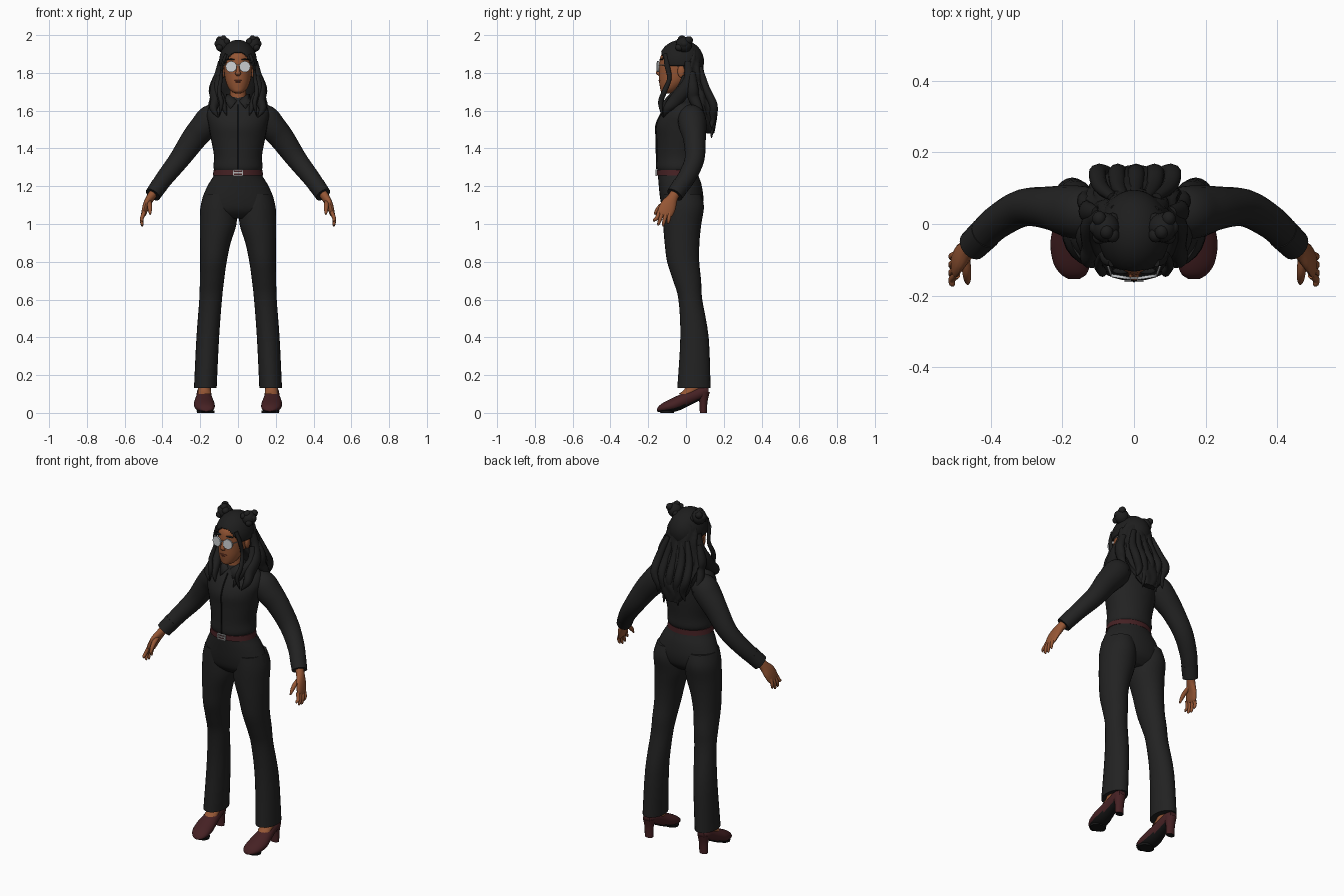
import bpy, bmesh, math
from mathutils import Vector, Matrix

X, Y, Z = Vector((1, 0, 0)), Vector((0, 1, 0)), Vector((0, 0, 1))


def material(name, r, g, b):
    m = bpy.data.materials.new(name)
    m.diffuse_color = (r, g, b, 1)
    return m


cloth = material("black cloth", .016, .016, .016)
seam = material("seam black", .007, .007, .007)
hair = material("dark hair", .013, .013, .013)
skin = material("brown skin", .30, .093, .035)
lip = material("lip brown", .19, .045, .025)
leather = material("maroon leather", .06, .015, .017)
lens = material("pale lens", .62, .64, .66)
metal = material("silver metal", .45, .45, .45)


def finish(name, bm, mats):
    bmesh.ops.recalc_face_normals(bm, faces=bm.faces)
    me = bpy.data.meshes.new(name)
    bm.to_mesh(me)
    bm.free()
    for m in mats:
        me.materials.append(m)
    ob = bpy.data.objects.new(name, me)
    bpy.context.collection.objects.link(ob)
    bpy.ops.object.select_all(action='DESELECT')
    ob.select_set(True)
    bpy.context.view_layer.objects.active = ob
    bpy.ops.object.shade_smooth_by_angle(angle=math.radians(50))
    return ob


def spline(pts, k):
    """Catmull-Rom resampling of every component of the points."""
    pts = [Vector(p) for p in pts]
    out = []
    for i in range(len(pts) - 1):
        a, b, c, d = pts[max(i - 1, 0)], pts[i], pts[i + 1], pts[min(i + 2, len(pts) - 1)]
        for j in range(k):
            t = j / k
            out.append(.5 * (2 * b + (c - a) * t + (2 * a - 5 * b + 4 * c - d) * t * t
                             + (3 * b - a - 3 * c + d) * t ** 3))
    return out + [pts[-1]]


def loft(name, pts, mat, s=1, n=20, k=4, axis=None, wave=0, sole=None):
    """Skin elliptical rings (x, y, z, radius a, radius b) along a path."""
    p = spline(pts, k)
    bm = bmesh.new()
    rings = []
    for i, q in enumerate(p):
        c = Vector(q[:3])
        if axis:
            t, u = axis, X
        else:
            t = (Vector(p[min(i + 1, len(p) - 1)][:3]) - Vector(p[max(i - 1, 0)][:3])).normalized()
            u = X.cross(t).normalized()
        v = t.cross(u)
        ring = []
        for j in range(n):
            a = math.tau * j / n
            w = 1 + wave * math.sin(9 * a + 2.5 * math.sin(c.z * 32))
            r = c + u * (max(q[3], .001) * w * math.cos(a)) + v * (max(q[4], .001) * w * math.sin(a))
            ring.append(bm.verts.new((r.x * s, r.y, r.z)))
        rings.append(ring)
    for r0, r1 in zip(rings, rings[1:]):
        for j in range(n):
            bm.faces.new((r0[j], r0[(j + 1) % n], r1[(j + 1) % n], r1[j]))
    bm.faces.new(rings[0])
    bm.faces.new(rings[-1])
    if sole:
        bmesh.ops.recalc_face_normals(bm, faces=bm.faces)
        for f in bm.faces:
            f.normal_update()
            f.material_index = int(f.normal.z < -.6)
    return finish(name, bm, [mat] + ([sole] if sole else []))


def ball(name, loc, size, mat, seg=16):
    bm = bmesh.new()
    bmesh.ops.create_uvsphere(bm, u_segments=seg, v_segments=seg // 2 + 2, radius=1,
                              matrix=Matrix.Translation(loc) @ Matrix.Diagonal((*size, 1)))
    return finish(name, bm, [mat])


def box(name, loc, size, mat):
    bm = bmesh.new()
    bmesh.ops.create_cube(bm, size=1, matrix=Matrix.Translation(loc) @ Matrix.Diagonal((*size, 1)))
    return finish(name, bm, [mat])


# Torso clothing
loft("shirt", [(0, -.045, 1.275, .118, .1), (0, -.042, 1.30, .13, .114), (0, -.04, 1.36, .127, .115),
               (0, -.036, 1.45, .143, .12), (0, -.036, 1.52, .155, .122), (0, -.025, 1.58, .165, .108),
               (0, -.01, 1.63, .145, .085), (0, -.015, 1.655, .085, .066), (0, -.02, 1.672, .06, .055)],
     cloth, n=32, axis=Z)
loft("placket", [(0, -.155, 1.29, .004, .003), (0, -.156, 1.36, .004, .003), (0, -.157, 1.45, .004, .003),
                 (0, -.159, 1.52, .004, .003), (0, -.134, 1.58, .004, .003), (0, -.096, 1.63, .004, .003)],
     seam, n=6)
loft("trouser_hips", [(0, -.045, 1.275, .122, .104), (0, -.04, 1.25, .132, .108), (0, -.03, 1.2, .162, .114),
                      (0, -.022, 1.13, .19, .114), (0, -.02, 1.07, .19, .1), (0, -.02, 1.03, .13, .06)],
     cloth, n=32, axis=Z)
loft("belt", [(0, -.045, 1.256, .134, .112), (0, -.045, 1.286, .129, .111)], leather, n=32, k=1, axis=Z)
for dz in (-.014, 0, .014):
    box("buckle_bar", (0, -.158, 1.271 + dz), (.05, .009, .006), metal)
for dx in (-.024, .024):
    box("buckle_side", (dx, -.157, 1.271), (.006, .009, .03), metal)

# Neck, head and face
loft("neck", [(0, -.025, 1.62, .052, .056), (0, -.03, 1.68, .044, .046), (0, -.03, 1.78, .044, .05)],
     skin, axis=Z)
loft("head", [(0, -.098, 1.692, .014, .018), (0, -.092, 1.7, .032, .04), (0, -.082, 1.72, .05, .055),
              (0, -.062, 1.755, .065, .08), (0, -.045, 1.8, .073, .098), (0, -.035, 1.85, .077, .106),
              (0, -.03, 1.9, .074, .099), (0, -.025, 1.95, .045, .055)], skin, n=28, axis=Z)
loft("nose", [(0, -.137, 1.845, .006, .006), (0, -.146, 1.815, .009, .009), (0, -.147, 1.796, .015, .011),
              (0, -.139, 1.784, .009, .004)], skin, n=12, axis=Z)
ball("upper_lip", (0, -.137, 1.759, ), (.022, .009, .005), lip)
ball("lower_lip", (0, -.134, 1.75), (.018, .009, .006), lip)

# Spectacles
box("glasses_bridge", (0, -.151, 1.842), (.022, .005, .005), metal)
for s in (-1, 1):
    bm = bmesh.new()
    bmesh.ops.create_cone(bm, cap_ends=True, segments=20, radius1=.029, radius2=.029, depth=.008,
                          matrix=Matrix.Translation((.036 * s, -.148, 1.833))
                          @ Matrix.Rotation(.15 * s, 4, 'Z') @ Matrix.Rotation(math.pi / 2, 4, 'X'))
    finish("lens", bm, [lens])
    loft("glasses_arm", [(.064, -.142, 1.842, .003, .003), (.08, -.09, 1.842, .003, .003),
                         (.082, -.02, 1.835, .003, .003)], metal, s, n=6)
    ball("eyebrow", (.036 * s, -.131, 1.871), (.024, .009, .004), hair)
    ball("ear", (.08 * s, -.025, 1.808), (.012, .02, .034), skin)

# Scalp hair with an opening for the face and ears
bm = bmesh.new()
bmesh.ops.create_uvsphere(bm, u_segments=64, v_segments=48, radius=1,
                          matrix=Matrix.Translation((0, -.025, 1.86)) @ Matrix.Diagonal((.1, .12, .115, 1)))
cut = []
for f in bm.faces:
    c = f.calc_center_median()
    face = c.y < -.03 and (c.x / .082) ** 2 + ((c.z - 1.80) / .112) ** 2 < 1
    if face or (c.y < .005 and c.z < 1.835):
        cut.append(f)
bmesh.ops.delete(bm, geom=cut, context='FACES')
cap = finish("hair_cap", bm, [hair])
cap.modifiers.new("thickness", 'SOLIDIFY').thickness = .012

# Long hair down the back
loft("back_hair", [(0, .03, 1.92, .07, .035), (0, .025, 1.85, .1, .062), (0, .04, 1.77, .112, .06),
                   (0, .07, 1.69, .128, .058), (0, .105, 1.6, .118, .056), (0, .118, 1.53, .085, .04),
                   (0, .128, 1.48, .045, .02)], hair, n=54, axis=Z, wave=.06)
for x, z in ((-.085, 1.50), (-.04, 1.46), (.005, 1.48), (.05, 1.455), (.09, 1.51)):
    loft("back_strand", [(x * .7, .075, 1.83, .012, .014), (x * 1.1, .105, 1.72, .02, .022),
                         (x * 1.2, .145, 1.63, .022, .024), (x * .9, .14, 1.56, .02, .02),
                         (x * 1.05, .135, z, .003, .003)], hair, n=10)

for s in (-1, 1):
    # Hair buns and front locks
    ball("bun", (.08 * s, -.01, 1.95), (.04, .042, .042), hair)
    for i in range(7):
        a = math.tau * i / 7
        ball("bun_curl", (.082 * s + .024 * math.cos(a) * s, -.01 + .026 * math.sin(a * 2),
                          1.954 + .025 * math.sin(a)), (.02, .022, .02), hair, 10)
    loft("temple_strand", [(.062, -.108, 1.9, .012, .01), (.083, -.1, 1.84, .014, .008),
                           (.09, -.088, 1.77, .012, .01), (.1, -.115, 1.7, .014, .012),
                           (.088, -.135, 1.64, .013, .012), (.1, -.125, 1.57, .002, .002)], hair, s, 10)
    loft("side_lock", [(.09, .01, 1.86, .02, .015), (.103, .015, 1.78, .025, .025),
                       (.125, -.01, 1.71, .035, .026), (.12, -.06, 1.65, .035, .026),
                       (.13, -.1, 1.61, .022, .02), (.105, -.12, 1.565, .002, .002)], hair, s, 12)
    loft("inner_lock", [(.098, .0, 1.78, .02, .018), (.11, -.03, 1.71, .024, .022),
                        (.088, -.08, 1.66, .024, .022), (.075, -.115, 1.62, .02, .016),
                        (.06, -.13, 1.575, .002, .002)], hair, s, 12)
    loft("outer_lock", [(.1, .03, 1.8, .02, .02), (.132, .035, 1.72, .03, .022),
                        (.125, .04, 1.67, .03, .024), (.14, .07, 1.61, .02, .018),
                        (.12, .1, 1.55, .002, .002)], hair, s, 12)

    # Pointed collar
    bm = bmesh.new()
    pts = [(.008, -.085, 1.655), (.042, -.112, 1.612), (.07, -.065, 1.65), (.062, -.02, 1.688), (.045, -.06, 1.685)]
    bm.faces.new([bm.verts.new((x * s, y, z)) for x, y, z in pts])
    finish("collar", bm, [cloth]).modifiers.new("thickness", 'SOLIDIFY').thickness = .008

    # Sleeve and cuff
    loft("sleeve", [(.09, .02, 1.585, .05, .05), (.14, .03, 1.56, .073, .074), (.185, .037, 1.51, .072, .072),
                    (.235, .045, 1.45, .06, .066), (.31, .045, 1.343, .052, .055), (.383, .005, 1.25, .048, .047),
                    (.435, -.045, 1.178, .044, .042)], cloth, s)
    loft("cuff", [(.415, -.025, 1.207, .047, .045), (.451, -.06, 1.155, .045, .042)], cloth, s, k=1)

    # Hand with fingers
    loft("palm", [(.44, -.05, 1.175, .026, .024), (.463, -.07, 1.14, .028, .022),
                  (.485, -.092, 1.1, .042, .018), (.498, -.11, 1.06, .042, .014),
                  (.502, -.115, 1.045, .034, .01)], skin, s, 16)
    for y0, y1, z1 in ((-.142, -.168, 1.012), (-.124, -.145, .992), (-.104, -.12, .988), (-.086, -.094, 1.0)):
        loft("finger", [(.496, y0, 1.065, .011, .011), (.509, (y0 + y1) / 2, 1.03, .01, .01),
                        (.508, y1, z1 + .01, .008, .008), (.505, y1, z1, .003, .003)], skin, s, 10, 3)
    loft("thumb", [(.472, -.088, 1.12, .014, .014), (.468, -.13, 1.098, .013, .013),
                   (.466, -.155, 1.07, .01, .01), (.465, -.167, 1.05, .004, .004)], skin, s, 10, 3)

    # Trouser leg
    loft("trouser_leg", [(.1, -.02, 1.16, .08, .1), (.103, -.014, 1.09, .096, .109), (.105, -.02, 1.0, .097, .101),
                         (.12, -.021, .9, .081, .092), (.13, -.015, .8, .07, .085), (.138, .006, .7, .064, .074),
                         (.145, .023, .6, .06, .063), (.16, .045, .4, .06, .075), (.173, .042, .132, .06, .088)],
         cloth, s, 24, axis=Z)

    # Foot and heeled shoe
    loft("foot", [(.178, .045, .19, .035, .04), (.178, .04, .13, .034, .045), (.177, .0, .1, .036, .04)],
         skin, s, axis=Z)
    loft("shoe", [(.168, -.154, .014, .015, .006), (.169, -.14, .022, .036, .018), (.174, -.11, .031, .051, .029),
                  (.179, -.06, .045, .055, .039), (.18, -.015, .064, .048, .042), (.18, .035, .088, .04, .04),
                  (.181, .085, .108, .036, .036), (.181, .118, .115, .022, .024)],
         leather, s, 24, axis=Y, sole=seam)
    loft("shoe_heel", [(.181, .09, .11, .035, .036), (.181, .092, .06, .027, .022), (.181, .092, 0, .025, .019)],
         leather, s, 16, axis=Z, sole=seam)
    loft("toe_sole", [(.171, -.1, 0, .046, .036), (.171, -.1, .012, .048, .04)], seam, s, 20, 1, axis=Z)
